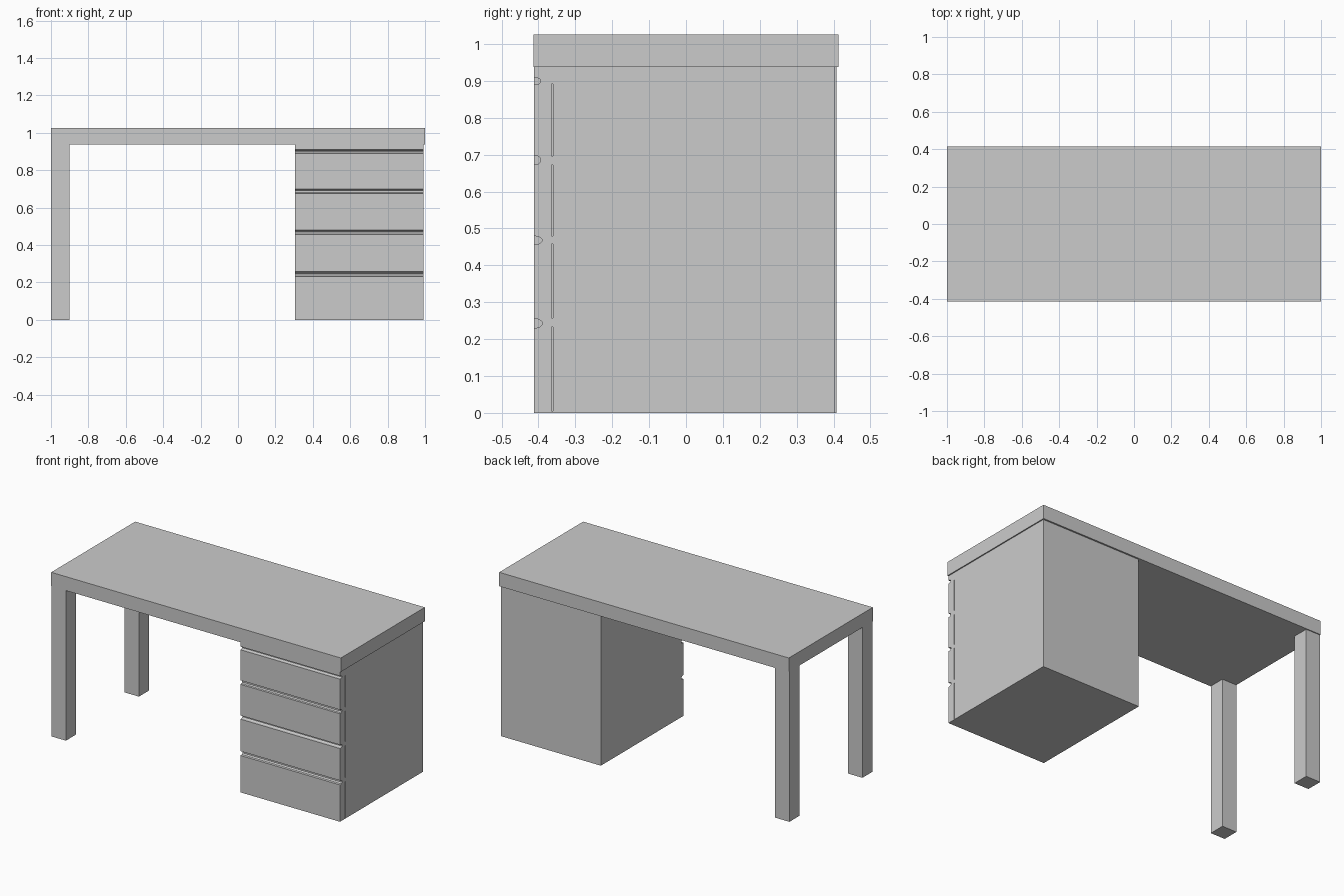
import bpy, bmesh

if "Cube" in bpy.data.objects:
    bpy.data.objects.remove(bpy.data.objects["Cube"])


def box(name, x, y, z):
    """Axis-aligned box from (min, max) pairs."""
    return prism(name, [(y[0], z[0]), (y[1], z[0]), (y[1], z[1]), (y[0], z[1])], x)


def prism(name, profile, x):
    """Side (y, z) profile extruded along x."""
    bm = bmesh.new()
    face = bm.faces.new([bm.verts.new((x[0], y, z)) for y, z in profile])
    ext = bmesh.ops.extrude_face_region(bm, geom=[face])
    verts = [v for v in ext["geom"] if isinstance(v, bmesh.types.BMVert)]
    bmesh.ops.translate(bm, verts=verts, vec=(x[1] - x[0], 0, 0))
    bmesh.ops.recalc_face_normals(bm, faces=bm.faces)
    mesh = bpy.data.meshes.new(name)
    bm.to_mesh(mesh)
    bm.free()
    obj = bpy.data.objects.new(name, mesh)
    bpy.context.collection.objects.link(obj)
    return obj


UNDER = 0.938              # underside of the desk top
FRONT = -0.412             # drawer front plane
CAB_X = (0.305, 0.993)

# Desk top
box("desk_top", (-1.0, 1.0), (-0.414, 0.414), (UNDER, 1.025))

# Two legs on the left
box("front_leg", (-1.0, -0.9), (FRONT, -0.312), (0, UNDER))
box("back_leg", (-1.0, -0.9), (0.308, 0.408), (0, UNDER))

# Drawer cabinet body
box("cabinet_body", CAB_X, (-0.36, 0.404), (0, UNDER))

# Drawer fronts: one panel with rounded finger grooves (bottom z, top z, depth)
grooves = [(0.230, 0.257, 0.021), (0.457, 0.480, 0.021),
           (0.674, 0.699, 0.018), (0.890, 0.910, 0.018)]
profile = [(-0.364, UNDER), (-0.364, 0), (FRONT, 0)]
for lo, hi, depth in grooves:
    h = hi - lo
    profile += [(FRONT, lo), (FRONT + depth * 0.65, lo + h * 0.05),
                (FRONT + depth, lo + h * 0.3), (FRONT + depth, lo + h * 0.65),
                (FRONT + depth * 0.65, lo + h * 0.85), (FRONT, hi)]
profile.append((FRONT, UNDER))
prism("drawer_fronts", profile, CAB_X)

# Thin rails joining the fronts to the body, leaving narrow gaps between
rails = [(0, 0.005), (0.233, 0.257), (0.458, 0.480), (0.672, 0.696), (0.892, UNDER)]
for i, z in enumerate(rails):
    box(f"drawer_rail_{i + 1}", CAB_X, (-0.364, -0.36), z)
